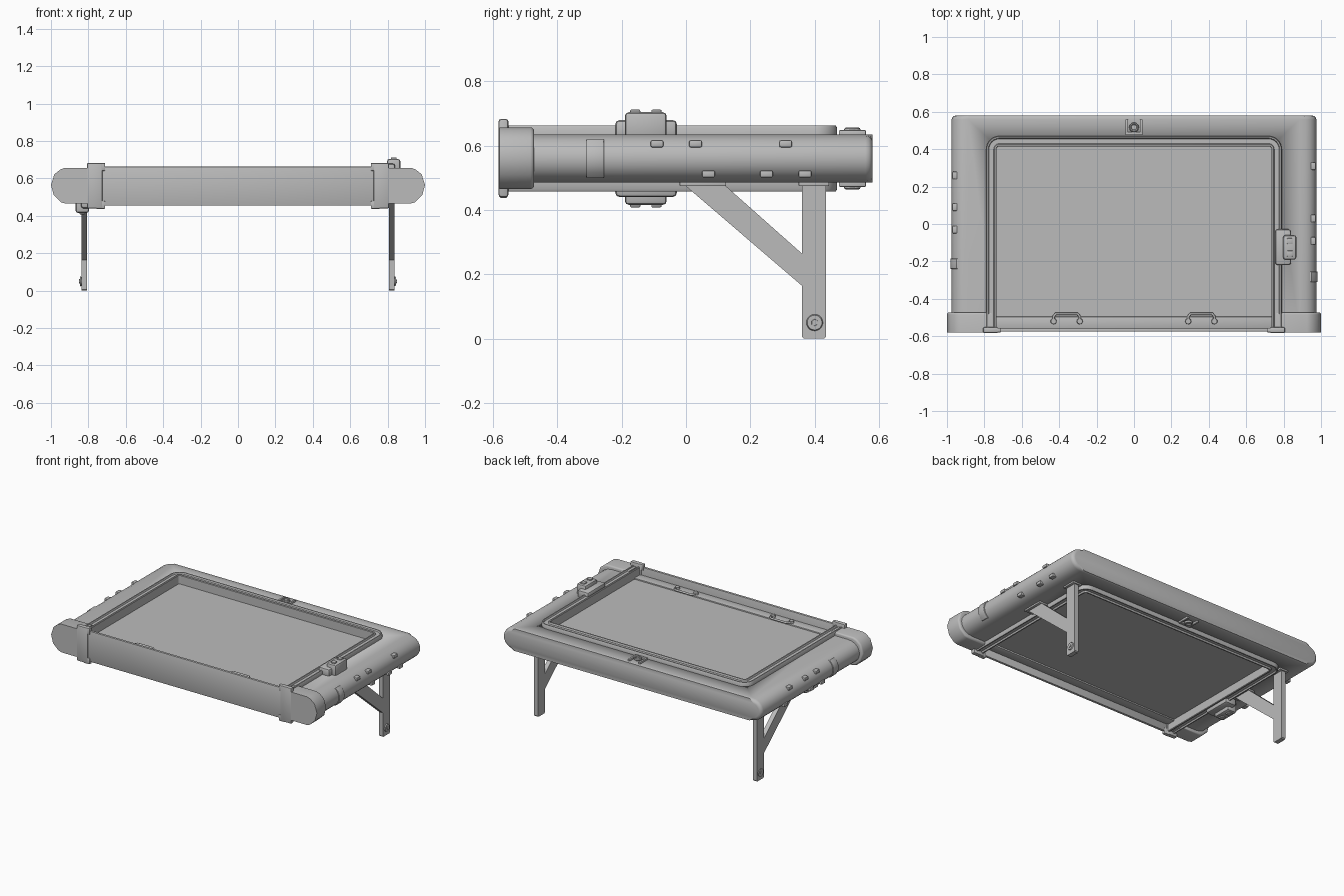
import bpy, bmesh, math
from mathutils import Vector

if "Cube" in bpy.data.objects:
    bpy.data.objects.remove(bpy.data.objects["Cube"])

MID = 0.56  # height of the horizontal symmetry plane
grey = bpy.data.materials.new("plain_grey")
grey.diffuse_color = (0.5, 0.5, 0.5, 1)
grey.use_nodes = True
grey.node_tree.nodes["Principled BSDF"].inputs["Base Color"].default_value = grey.diffuse_color


def finish(name, bm, smooth=True):
    bmesh.ops.recalc_face_normals(bm, faces=bm.faces)
    me = bpy.data.meshes.new(name)
    bm.to_mesh(me)
    bm.free()
    me.materials.append(grey)
    ob = bpy.data.objects.new(name, me)
    bpy.context.collection.objects.link(ob)
    if smooth:
        bpy.ops.object.select_all(action='DESELECT')
        ob.select_set(True)
        bpy.context.view_layer.objects.active = ob
        bpy.ops.object.shade_smooth_by_angle(angle=math.radians(40))
    return ob


def box(name, lo, hi, bevel=0.0, segs=2):
    bm = bmesh.new()
    bmesh.ops.create_cube(bm, size=1)
    for v in bm.verts:
        v.co = Vector([lo[i] + (v.co[i] + 0.5) * (hi[i] - lo[i]) for i in range(3)])
    if bevel:
        bmesh.ops.bevel(bm, geom=bm.edges[:], offset=bevel, segments=segs,
                        profile=0.5, affect='EDGES')
    return finish(name, bm)


def flipped(lo, hi, fx, fz):
    """Mirror box limits in x and about the mid height."""
    lo, hi = list(lo), list(hi)
    if fx:
        lo[0], hi[0] = -hi[0], -lo[0]
    if fz:
        lo[2], hi[2] = 2 * MID - hi[2], 2 * MID - lo[2]
    return lo, hi


def prism(name, pts, axis, a, b, bevel=0.0, ends=(True, True)):
    """Extrude a profile along x (points are y,z) or y (points are x,z)."""
    def co(p, t):
        return (t, p[0], p[1]) if axis == 'x' else (p[0], t, p[1])
    bm = bmesh.new()
    rings = [[bm.verts.new(co(p, t)) for p in pts] for t in (a, b)]
    caps = [bm.faces.new(r) for r in rings]
    n = len(pts)
    for i in range(n):
        j = (i + 1) % n
        bm.faces.new((rings[0][i], rings[0][j], rings[1][j], rings[1][i]))
    edges = {e for c, use in zip(caps, ends) if use for e in c.edges}
    if bevel:
        bmesh.ops.bevel(bm, geom=list(edges), offset=bevel, segments=3,
                        profile=0.5, affect='EDGES')
    return finish(name, bm)


def disc(name, centre, r, depth, axis='z', sides=20):
    bm = bmesh.new()
    bmesh.ops.create_cone(bm, cap_ends=True, segments=sides, radius1=r, radius2=r * 0.85,
                          depth=depth)
    for v in bm.verts:
        c = v.co.copy()
        v.co = Vector(centre) + (Vector((c.z, c.x, c.y)) if axis == 'x' else c)
    return finish(name, bm)


def wire(name, pts, r):
    cu = bpy.data.curves.new(name, 'CURVE')
    cu.dimensions = '3D'
    cu.bevel_depth, cu.bevel_resolution = r, 2
    cu.use_fill_caps = True
    sp = cu.splines.new('POLY')
    sp.points.add(len(pts) - 1)
    for p, c in zip(sp.points, pts):
        p.co = (*c, 1)
    cu.materials.append(grey)
    ob = bpy.data.objects.new(name, cu)
    bpy.context.collection.objects.link(ob)


def side_curve(x, half, depth):
    """Rounded outer side, listed from top to bottom."""
    return [(x - depth + depth * math.cos(a) ** 0.9, MID + half * math.sin(a))
            for a in [math.radians(t) for t in (89.9, 70, 52, 35, 18, 0, -18, -35, -52, -70, -89.9)]]


# Main frame with rounded sides and the opening cut through it
right = side_curve(0.975, 0.075, 0.09)
left = [(-x, z) for x, z in reversed(right)]
frame = prism("frame", right + left, 'y', -0.56, 0.58, 0.022, (False, True))
cutter = box("opening_cutter", (-0.74, -0.8, 0.3), (0.74, 0.42, 0.9))
cutter.hide_render = True
cutter.hide_viewport = True
cut = frame.modifiers.new("opening", 'BOOLEAN')
cut.operation, cut.object, cut.solver = 'DIFFERENCE', cutter, 'EXACT'

# Centre panel, front ledge and front plate
box("centre_panel", (-0.745, -0.565, 0.515), (0.745, 0.425, 0.602))
box("front_ledge", (-0.74, -0.56, 0.505), (0.74, -0.495, 0.61), 0.004)
box("front_plate", (-0.74, -0.575, 0.455), (0.74, -0.558, 0.663), 0.003)


# Grooved rim strip around three sides of the opening
def rim(name, fz):
    section = [(0, .628), (0, .655), (.004, .662), (.011, .662), (.015, .653), (.04, .653),
               (.044, .663), (.052, .663), (.055, .66), (.055, .56)]
    bm = bmesh.new()
    rows = []
    for d, z in section:
        x, y, r = 0.79 - d, 0.47 - d, max(0.07 - d, 0.006)
        path = [(x, -0.565)] + [(x - r + r * math.cos(a), y - r + r * math.sin(a))
                                for a in [math.pi / 2 * k / 8 for k in range(9)]]
        path += [(-px, py) for px, py in reversed(path)]
        rows.append([bm.verts.new((px, py, 2 * MID - z if fz else z)) for px, py in path])
    for r0, r1 in zip(rows, rows[1:]):
        for i in range(len(r0) - 1):
            bm.faces.new((r0[i], r0[i + 1], r1[i + 1], r1[i]))
    finish(name, bm)


rim("upper_rim", False)
rim("lower_rim", True)

for s, side in ((1, "right"), (-1, "left")):
    fx = s < 0
    # Front corner caps and clamps
    cap = [(0.76, 0.657), (0.925, 0.657), (0.95, 0.648), (0.982, 0.622), (1.0, 0.565),
           (0.985, 0.51), (0.945, 0.472), (0.92, 0.465), (0.76, 0.465)]
    prism(side + "_front_cap", [(s * x, z) for x, z in cap], 'y', -0.58, -0.472,
          0.012, (False, True))
    box(side + "_clamp", *flipped((0.725, -0.583, 0.44), (0.808, -0.552, 0.683), fx, False), 0.008)
    for fz in (False, True):
        box(side + "_clamp_lip", *flipped((0.71, -0.58, 0.64), (0.76, -0.555, 0.683), fx, fz), 0.006)

    # Braced leg with its mounting plates and bolt
    leg = [(0.36, 0.485), (0.36, 0.265), (0.12, 0.478), (-0.005, 0.478), (0.36, 0.165),
           (0.36, 0.006), (0.366, 0.0), (0.43, 0.0), (0.436, 0.006), (0.436, 0.485)]
    prism(side + "_leg", leg, 'x', s * 0.808, s * 0.838)
    for y0, y1 in ((-0.02, 0.125), (0.35, 0.445)):
        box(side + "_leg_mount", *flipped((0.79, y0, 0.474), (0.855, y1, 0.49), fx, False), 0.003)
    disc(side + "_leg_bolt", (s * 0.84, 0.4, 0.05), 0.027, 0.01, 'x')
    disc(side + "_leg_bolt_head", (s * 0.843, 0.4, 0.05), 0.012, 0.012, 'x', 6)

    # Strap hugging the rounded side
    y0 = -0.31 if s > 0 else -0.24
    strap = [(s * x, z) for x, z in side_curve(0.982, 0.076, 0.09)[2:9]]
    strap += [(s * 0.9, 0.5), (s * 0.9, 0.62)]
    prism(side + "_strap", strap, 'y', y0, y0 + 0.055, 0.003)

    # Small pads along the side
    upper = (-0.09, 0.03, 0.31) if s > 0 else (0.09, -0.03, 0.26)
    lower = (0.07, 0.25, 0.37) if s > 0 else (0.31, 0.03, -0.09)
    for ys, z in ((upper, 0.606), (lower, 0.512)):
        for y in ys:
            box(side + "_pad", *flipped((0.94, y - 0.02, z - 0.011), (0.972, y + 0.02, z + 0.011),
                                        fx, False), 0.005)

    # Control box, above on the right and below on the left
    box(side + "_control_base", *flipped((0.755, -0.22, 0.62), (0.84, -0.028, 0.68), fx, fx), 0.014)
    box(side + "_control_box", *flipped((0.797, -0.19, 0.62), (0.868, -0.06, 0.704), fx, fx), 0.012)
    for y in (-0.158, -0.092):
        z = 2 * MID - 0.706 if fx else 0.706
        box(side + "_control_button", *flipped((0.818, y - 0.016, 0.70), (0.848, y + 0.016, 0.712),
                                               fx, fx), 0.004)

    # Wire pull handles on the front ledge
    xa, xb = s * 0.29, s * 0.43
    wire(side + "_pull_handle", [(xa, -0.52, 0.612), (xa, -0.495, 0.618), (xa + s * .012, -0.48, 0.62),
                                 (xb - s * .012, -0.48, 0.62), (xb, -0.495, 0.618),
                                 (xb, -0.52, 0.612)], 0.007)
    for x in (xa, xb):
        disc(side + "_handle_foot", (x, -0.52, 0.614), 0.017, 0.02)

# Rear latches, above and below
for fz, tag in ((False, "upper"), (True, "lower")):
    for fx in (False, True):
        box(tag + "_latch_arm", *flipped((0.032, 0.482, 0.625), (0.046, 0.56, 0.648), fx, fz), 0.004)
    box(tag + "_latch_bar", *flipped((-0.046, 0.475, 0.625), (0.046, 0.492, 0.648), False, fz), 0.004)
    bm = bmesh.new()
    zc = 2 * MID - 0.648 if fz else 0.648
    ring = [[bm.verts.new(((0.02 + 0.006 * math.cos(b)) * math.cos(a),
                           0.517 + (0.02 + 0.006 * math.cos(b)) * math.sin(a),
                           zc + 0.008 * math.sin(b)))
             for b in [math.tau * j / 8 for j in range(8)]]
            for a in [math.tau * i / 20 for i in range(20)]]
    for i in range(20):
        for j in range(8):
            k, m = (i + 1) % 20, (j + 1) % 8
            bm.faces.new((ring[i][j], ring[k][j], ring[k][m], ring[i][m]))
    finish(tag + "_latch_ring", bm)
    disc(tag + "_latch_post", (0, 0.517, 2 * MID - 0.638 if fz else 0.638), 0.016, 0.02)
